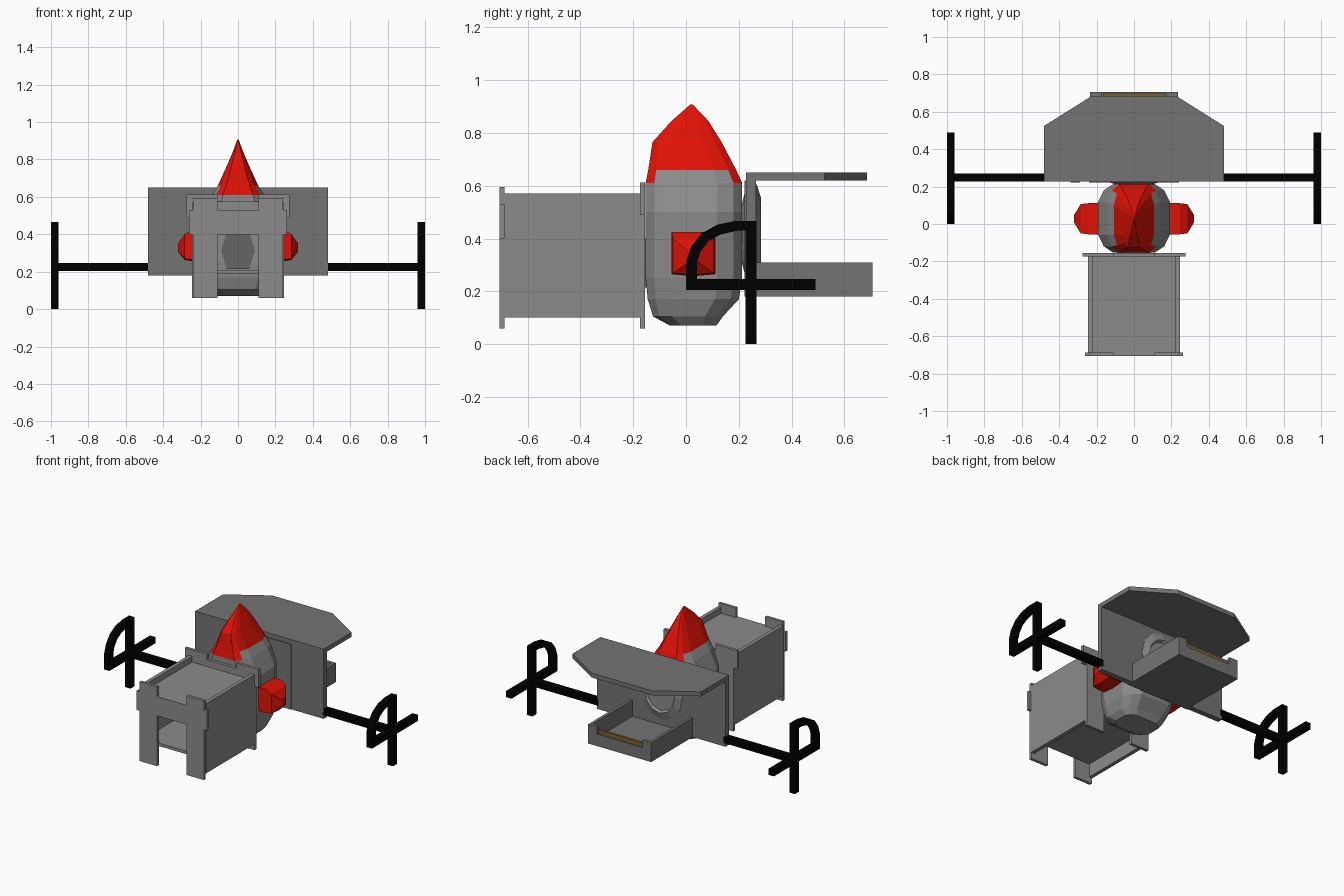
import bpy, bmesh
from math import cos, sin, pi
from mathutils import Vector

if "Cube" in bpy.data.objects:
    bpy.data.objects.remove(bpy.data.objects["Cube"])


def material(name, col):
    m = bpy.data.materials.new(name)
    m.diffuse_color = (*col, 1)
    m.use_nodes = True
    m.node_tree.nodes["Principled BSDF"].inputs["Base Color"].default_value = m.diffuse_color
    return m


RED = material("red", (0.75, 0.006, 0.002))
BLACK = material("black", (0, 0, 0))
BROWN = material("brown", (0.2, 0.12, 0.03))
SHELL = material("shell_grey", (.26, .26, .26))
STONE = material("stone_grey", (.26, .26, .26))
DARK = material("dark_grey", (.175, .175, .175))
SHADE = material("shade_grey", (.13, .13, .13))


def finish(bm, name, *mats):
    bmesh.ops.recalc_face_normals(bm, faces=bm.faces)
    me = bpy.data.meshes.new(name)
    bm.to_mesh(me)
    bm.free()
    for m in mats:
        me.materials.append(m)
    ob = bpy.data.objects.new(name, me)
    bpy.context.collection.objects.link(ob)
    return ob


def box(name, x0, x1, y0, y1, z0, z1, mat):
    bm = bmesh.new()
    bmesh.ops.create_cube(bm, size=1)
    for v in bm.verts:
        v.co = (x0 + (v.co.x + .5) * (x1 - x0),
                y0 + (v.co.y + .5) * (y1 - y0),
                z0 + (v.co.z + .5) * (z1 - z0))
    return finish(bm, name, mat)


def prism(name, pts, depth, mat):
    # closed outline of 3D points extruded along a vector
    bm = bmesh.new()
    f = bm.faces.new([bm.verts.new(p) for p in pts])
    r = bmesh.ops.extrude_face_region(bm, geom=[f])
    vs = [g for g in r["geom"] if isinstance(g, bmesh.types.BMVert)]
    bmesh.ops.translate(bm, verts=vs, vec=Vector(depth))
    # close the starting side if the extrusion left it open
    bmesh.ops.holes_fill(bm, edges=[e for e in bm.edges if e.is_boundary])
    return finish(bm, name, mat)


def plate(name, half, y0, y1, mat):
    # half outline from top centre to bottom centre, mirrored in x
    full = half + [(-x, z) for x, z in reversed(half) if x > 0]
    return prism(name, [(x, y0, z) for x, z in full], (0, y1 - y0, 0), mat)


def loft(rings):
    bm = bmesh.new()
    vr = [[bm.verts.new(p) for p in r] for r in rings]
    n = len(vr[0])
    for a, b in zip(vr, vr[1:]):
        for i in range(n):
            j = (i + 1) % n
            bm.faces.new((a[i], a[j], b[j], b[i]))
    bm.faces.new(vr[0])
    bm.faces.new(vr[-1])
    return bm


# front tunnel: walls, recessed floor and roof, notched end frames
for s, side in ((-1, "left"), (1, "right")):
    a, b = sorted((s * .22, s * .245))
    box(side + "_tunnel_wall", a, b, -.69, -.17, .10, .57, STONE)
box("tunnel_roof", -.22, .22, -.69, -.17, .505, .53, STONE)
box("tunnel_floor", -.22, .22, -.69, -.17, .19, .21, STONE)
plate("front_frame", [(.0, .53), (.11, .53), (.11, .595), (.24, .595), (.24, .53),
                      (.262, .53), (.262, .40), (.24, .40), (.24, .06),
                      (.11, .06), (.11, .40), (0, .40)], -.707, -.688, STONE)
plate("rear_frame", [(0, .575), (.11, .575), (.11, .612), (.275, .612), (.275, .49),
                     (.245, .49), (.245, .06), (.11, .06), (.11, .40), (0, .40)],
      -.175, -.155, STONE)

# faceted body with a red pointed top
QUARTER = [(1, .48), (.84, .82), (.58, 1)]
UNIT = (QUARTER + [(-x, y) for x, y in QUARTER[::-1]]
        + [(-x, -y) for x, y in QUARTER] + [(x, -y) for x, y in QUARTER[::-1]])
BODY = [(.07, .13, -.06, .115), (.105, .16, -.125, .14), (.17, .182, -.145, .2),
        (.25, .192, -.153, .213), (.50, .192, -.153, .213), (.61, .14, -.153, .213),
        (.66, .108, -.143, .19), (.765, .06, -.127, .135),
        (.845, .026, -.055, .085), (.908, .003, .017, .025)]
bm = loft([[(u * a, (y0 + y1) / 2 + v * (y1 - y0) / 2, z) for u, v in UNIT]
           for z, a, y0, y1 in BODY])
for f in bm.faces:
    c = f.calc_center_median()
    f.material_index = int(c.z > .67 or (c.z > .61 and abs(c.y - .028) > .12))
finish(bm, "body", SHELL, RED)

# blocky red side knobs
for s, side in ((-1, "left"), (1, "right")):
    finish(loft([[(s * x, .028 + v * r, zc + w * h)
                  for v, w in ((-1, -1), (0, -1.1), (1, -1), (1, 1), (0, 1), (-1, 1))]
                 for x, r, zc, h in ((.17, .083, .345, .08), (.245, .083, .345, .08),
                                     (.285, .078, .335, .066), (.322, .018, .33, .02))]),
           side + "_knob", RED)

# dark hexagonal hatch on the front of the body
prism("front_hatch", [(x, -.15, z) for x, z in
                      ((-.09, .31), (-.065, .4), (.065, .4), (.09, .31),
                       (.06, .215), (-.06, .215))], (0, -.008, 0), SHADE)

# rear wall, roof and bulging round window
box("rear_wall", -.48, .48, .228, .265, .18, .65, DARK)
box("wall_panel", -.24, .24, .222, .23, .18, .62, DARK)
box("wall_latch", -.34, -.29, .222, .23, .39, .44, DARK)
prism("rear_roof", [(-.48, .228, .62), (.48, .228, .62), (.48, .525, .62),
                    (.225, .685, .62), (-.225, .685, .62), (-.48, .525, .62)],
      (0, 0, .03), DARK)
bm = loft([[(r * cos(i * pi / 6), y, .42 + 1.15 * r * sin(i * pi / 6)) for i in range(12)]
           for y, r in ((.21, .09), (.23, .16), (.268, .16), (.285, .115), (.27, .105))])
finish(bm, "round_window", SHELL)

# tray with notched end and brown slat
box("tray_floor", -.235, .235, .26, .69, .18, .2, DARK)
for s, side in ((-1, "left"), (1, "right")):
    a, b = sorted((s * .215, s * .235))
    box(side + "_tray_side", a, b, .26, .705, .18, .31, DARK)
plate("tray_end", [(0, .26), (.17, .26), (.17, .31), (.235, .31), (.235, .18), (0, .18)],
      .685, .707, DARK)
box("tray_slat", -.165, .165, .682, .698, .25, .287, BROWN)

# black axles with spoked, part-rimmed wheels
OUT = [(0, .205), (0, .31), (.02, .37), (.06, .42), (.12, .453), (.19, .467), (.265, .467)]
INN = [(.265, .43), (.195, .43), (.13, .415), (.085, .39), (.055, .35), (.042, .31), (.042, .205)]
for s, side in ((-1, "left"), (1, "right")):
    a, b = sorted((s * .96, s * 1))
    c, d = sorted((s * .47, s * .97))
    box(side + "_axle", c, d, .228, .27, .205, .247, BLACK)
    box(side + "_upright_spoke", a, b, .225, .267, 0, .467, BLACK)
    box(side + "_level_spoke", a, b, 0, .49, .205, .247, BLACK)
    prism(side + "_rim", [(a, y, z) for y, z in OUT + INN], (.04, 0, 0), BLACK)
